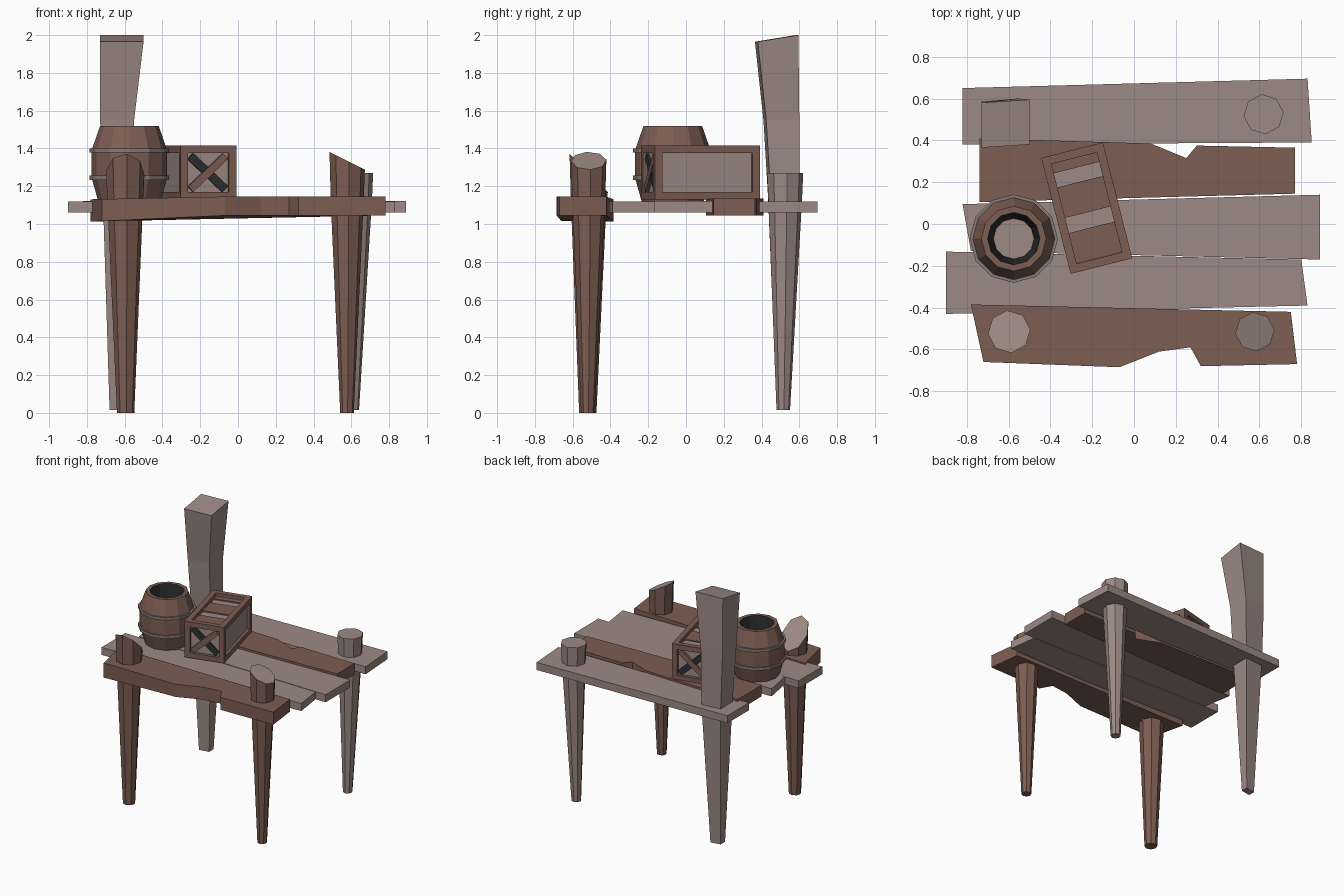
import bpy, bmesh, math
from mathutils import Matrix, Vector

if "Cube" in bpy.data.objects:
    bpy.data.objects.remove(bpy.data.objects["Cube"])


def mat(name, rgb):
    m = bpy.data.materials.new(name)
    m.diffuse_color = (*rgb, 1)
    m.use_nodes = True
    m.node_tree.nodes["Principled BSDF"].inputs["Base Color"].default_value = m.diffuse_color
    return m


BROWN = mat("brown wood", (0.205, 0.112, 0.085))
PALE = mat("weathered wood", (0.34, 0.255, 0.23))
IRON = mat("iron band grey", (0.24, 0.20, 0.19))
DARK = mat("dark gap", (0.025, 0.028, 0.03))


def finish(name, bm, mats, rule=None, matrix=None):
    bmesh.ops.recalc_face_normals(bm, faces=bm.faces)
    bm.normal_update()
    if rule:
        for f in bm.faces:
            f.material_index = rule(f)
    me = bpy.data.meshes.new(name)
    bm.to_mesh(me)
    bm.free()
    for m in mats:
        me.materials.append(m)
    ob = bpy.data.objects.new(name, me)
    bpy.context.collection.objects.link(ob)
    if matrix:
        ob.matrix_world = matrix
    return ob


def loft(name, rings, mats, rule=None, caps=True, closed=False):
    """Skin a stack of equal-length point rings."""
    bm = bmesh.new()
    vs = [[bm.verts.new(p) for p in r] for r in rings]
    n = len(vs[0])
    pairs = list(zip(vs, vs[1:])) + ([(vs[-1], vs[0])] if closed else [])
    for a, b in pairs:
        for i in range(n):
            bm.faces.new((a[i], a[(i + 1) % n], b[(i + 1) % n], b[i]))
    if caps and not closed:
        bm.faces.new(vs[0][::-1])
        bm.faces.new(vs[-1])
    return finish(name, bm, mats, rule)


def circle(x, y, z, r, n, turn=0.0):
    return [Vector((x + r * math.cos(turn + math.tau * i / n),
                    y + r * math.sin(turn + math.tau * i / n), z)) for i in range(n)]


def plank(name, pts, m, lo, hi):
    loft(name, [[(x, y, lo(x)) for x, y in pts], [(x, y, hi(x)) for x, y in pts]], [m])


def flat(z):
    return lambda x: z


# Deck planks
plank("back_plank", [(-.82, .38), (.85, .39), (.83, .695), (-.82, .65)], PALE, flat(1.06), flat(1.12))
plank("chipped_plank", [(-.74, .105), (.77, .145), (.77, .365), (.30, .375), (.25, .315),
                        (.08, .385), (-.74, .41)], BROWN, flat(1.045), flat(1.135))
plank("middle_plank", [(-.78, -.13), (.89, -.17), (.89, .14), (-.82, .095)], PALE, flat(1.062), flat(1.122))
plank("long_plank", [(-.90, -.43), (.83, -.39), (.80, -.17), (-.90, -.132)], PALE, flat(1.06), flat(1.12))
plank("front_plank", [(-.72, -.66), (-.07, -.685), (.12, -.61), (.27, -.59), (.32, -.68),
                      (.78, -.67), (.75, -.42), (-.78, -.385)], BROWN,
      lambda x: 1.045 + 0.045 * min(0, x + .07), lambda x: 1.145 + 0.02 * min(0, x + .07))


# Round posts with sawn tops
def post(name, foot, head, r0, r1, z0, ztop, slope, m):
    (fx, fy), (hx, hy) = foot, head
    rings = [circle(fx, fy, z0, r0, 8, .1), circle(hx, hy, 1.12, r1 * .93, 8, .1),
             circle(hx, hy, ztop, r1, 8, .1)]
    for v in rings[2]:
        v.z += (v.x - hx) * slope[0] + (v.y - hy) * slope[1]
    loft(name, rings, [m, PALE], lambda f: int(f.normal.z > .5))


post("front_left_post", (-.595, -.52), (-.597, -.515), .046, .102, 0, 1.27, (0, -1.0), BROWN)
post("front_right_post", (.577, -.52), (.578, -.515), .036, .094, 0, 1.335, (-.5, 0), BROWN)
post("back_right_post", (.605, .515), (.62, .525), .036, .096, .015, 1.27, (0, 0), PALE)


# Tall square mooring post at the back left
def quad(x0, x1, y0, y1, z, tilt=0.0):
    return [(x0, y0, z - tilt), (x1, y0 + .015, z - tilt), (x1, y1, z), (x0, y1 - .015, z)]


loft("tall_post", [quad(-.68, -.60, .48, .55, .015), quad(-.715, -.555, .435, .60, 1.13),
                   quad(-.73, -.55, .41, .60, 1.55), quad(-.73, -.50, .365, .595, 2.0, .035)], [PALE])

# Barrel: outer bulge, rim, tapered dark inside
BX, BY, N = -.575, -.07, 12
profile = [(.165, 1.12), (.20, 1.245), (.20, 1.39), (.155, 1.52), (.125, 1.52), (.097, 1.16)]


def barrel_rule(f):
    c = f.calc_center_median()
    if f.normal.z > .5 and c.z < 1.3:
        return 2
    out = f.normal.x * (c.x - BX) + f.normal.y * (c.y - BY)
    return 1 if out < -.01 and len(f.verts) == 4 else 0


loft("barrel", [circle(BX, BY, z, r, N) for r, z in profile], [BROWN, DARK, PALE], barrel_rule)
for i, z in enumerate((1.245, 1.39)):
    loft(f"barrel_band_{i + 1}", [circle(BX, BY, z + dz, r, N) for r, dz in
         ((.19, -.011), (.211, -.011), (.211, .011), (.19, .011))], [IRON], closed=True)

# Crate, in its own turned frame
CRATE = Matrix.Translation((-.226, .076, 1.272)) @ Matrix.Rotation(math.radians(14.2), 4, 'Z')
W, L, H, T = .152, .286, .143, .04


def boxes(name, items, m):
    """items: (centre, size, roll about y)"""
    bm = bmesh.new()
    for c, s, roll in items:
        bmesh.ops.create_cube(bm, size=1, matrix=Matrix.Translation(c)
                              @ Matrix.Rotation(roll, 4, 'Y') @ Matrix.Diagonal((*s, 1)))
    finish(name, bm, [m], matrix=CRATE)


beams, h = [], T / 2
for a in (-1, 1):
    for b in (-1, 1):
        beams += [((a * (W - h), b * (L - h), 0), (T, T, 2 * H), 0),
                  ((a * (W - h), 0, b * (H - h)), (T, 2 * L - 2 * T, T), 0),
                  ((0, a * (L - h), b * (H - h)), (2 * W - 2 * T, T, T), 0)]
boxes("crate_frame", beams, BROWN)
boxes("crate_panels", [((0, 0, 0), (2 * W - .05, 2 * L - .05, 2 * H - .07), 0)], PALE)
boxes("crate_lid_slats", [((0, y, H - .032), (2 * W - 2 * T, w, .012), 0)
                          for y, w in ((.225, .05), (.055, .15), (-.17, .15))], BROWN)
# Crossed braces on both ends
ang = math.atan2(H - T, W - T)
length = 2 * math.hypot(W - T, H - T) - .045
boxes("crate_braces", [((0, s * (L - .016), 0), (length, .02, .04), -ang) for s in (-1, 1)], BROWN)
boxes("crate_dark_braces", [((0, s * (L - .02), 0), (length, .016, .045), ang) for s in (-1, 1)], DARK)
